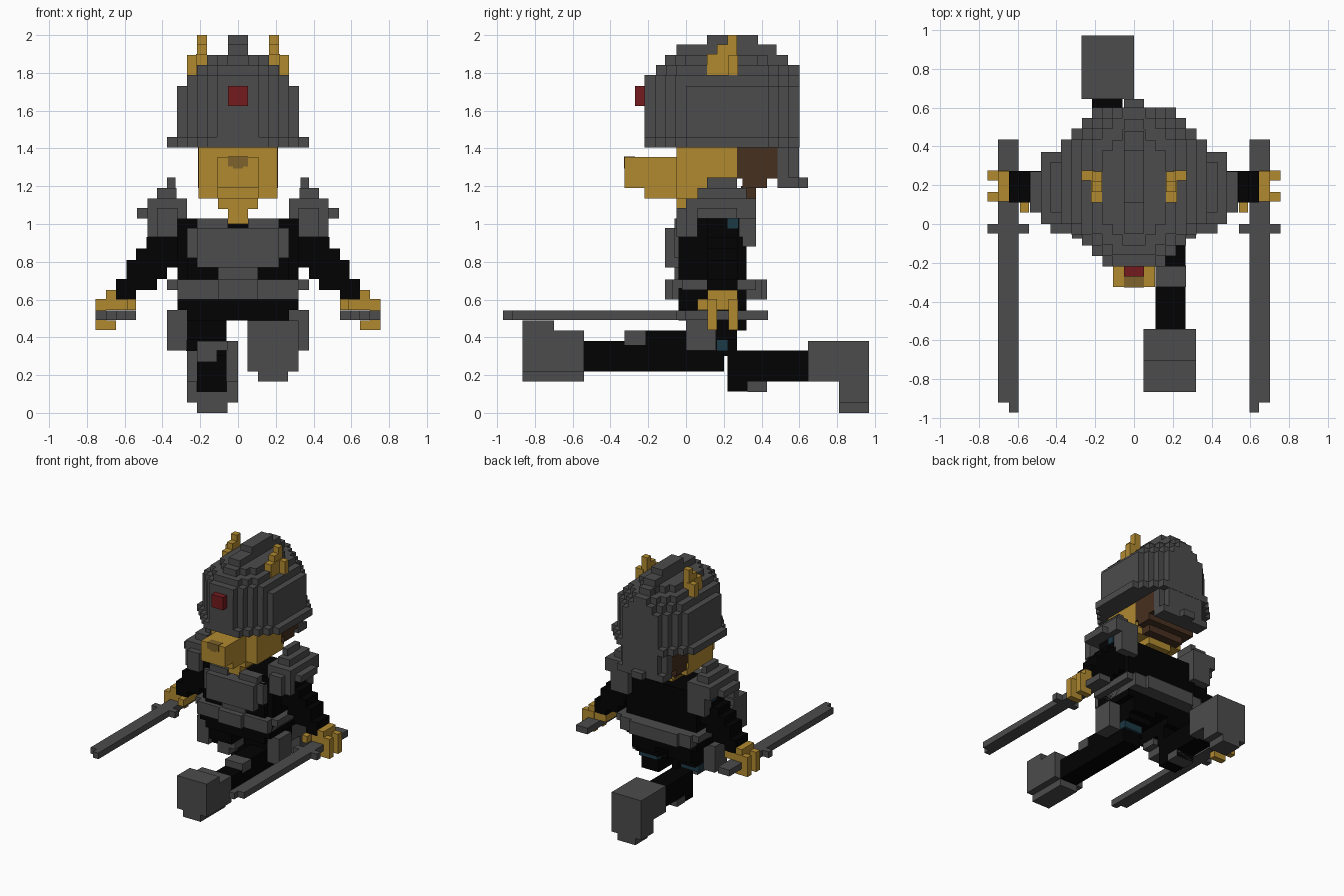
import bpy, bmesh

cube = bpy.data.objects.get("Cube")
if cube:
    bpy.data.objects.remove(cube, do_unlink=True)


def material(name, r, g, b):
    m = bpy.data.materials.new(name)
    m.use_nodes = True
    m.diffuse_color = (r, g, b, 1)
    bsdf = next(n for n in m.node_tree.nodes if n.type == 'BSDF_PRINCIPLED')
    bsdf.inputs["Base Color"].default_value = (r, g, b, 1)
    bsdf.inputs["Roughness"].default_value = 0.8
    return m


GREY = material("armour grey", .072, .072, .072)
BLACK = material("cloth black", .0006, .0006, .0006)
GOLD = material("fur gold", .44, .255, .03)
BROWN = material("hair brown", .062, .029, .014)
RED = material("gem red", .175, .011, .013)
TEAL = material("lining teal", .012, .041, .060)
NOSE = material("nose tan", .205, .122, .025)

U = .053  # block size


def blocks(name, mat, boxes):
    """Union of boxes (x0, x1, y0, y1, z0, z1) as one clean shell."""
    boxes = [[round(v, 3) for v in b] for b in boxes]
    ax = [sorted({v for b in boxes for v in b[2 * i:2 * i + 2]}) for i in range(3)]
    filled = set()
    for b in boxes:
        r = [range(ax[i].index(b[2 * i]), ax[i].index(b[2 * i + 1])) for i in range(3)]
        filled |= {(i, j, k) for i in r[0] for j in r[1] for k in r[2]}
    bm, verts = bmesh.new(), {}

    def vert(key):
        if key not in verts:
            verts[key] = bm.verts.new([ax[a][key[a]] for a in range(3)])
        return verts[key]

    for c in filled:
        for a in range(3):
            for s in (0, 1):
                n = list(c)
                n[a] += 2 * s - 1
                if tuple(n) in filled:
                    continue
                loop = []
                for p, q in ((0, 0), (1, 0), (1, 1), (0, 1)):
                    k = list(c)
                    k[a] += s
                    k[(a + 1) % 3] += p
                    k[(a + 2) % 3] += q
                    loop.append(vert(tuple(k)))
                bm.faces.new(loop if s else loop[::-1])
    bmesh.ops.dissolve_limit(bm, angle_limit=.01, verts=bm.verts, edges=bm.edges)
    me = bpy.data.meshes.new(name)
    bm.to_mesh(me)
    bm.free()
    me.materials.append(mat)
    ob = bpy.data.objects.new(name, me)
    bpy.context.collection.objects.link(ob)
    return ob


def flip(boxes):
    return [(-b[1], -b[0], *b[2:]) for b in boxes]


def pair(name, mat, boxes):
    blocks("left_" + name, mat, boxes)
    blocks("right_" + name, mat, flip(boxes))


# Helmet: brim and stacked layers, each with stepped round ends
helmet = []
for z0, z1, w, y0, y1, front in (
        (1.405, 1.46, .375, -.22, .6, 4), (1.46, 1.73, .322, -.22, .6, 4),
        (1.73, 1.79, .27, -.22, .6, 3), (1.79, 1.842, .217, -.16, .6, 2),
        (1.842, 1.895, .165, -.11, .54, 2), (1.895, 1.95, .052, -.05, .48, 0),
        (1.95, 2.0, .052, .11, .38, 0)):
    n = round((y1 - y0) / U)
    d = (y1 - y0) / n
    for i in range(n):
        h = max(.052, w - U * max(0, front - i, 3 - (n - 1 - i)))
        helmet.append((-h, h, y0 + i * d, y0 + (i + 1) * d, z0, z1))
blocks("helmet", GREY, helmet)
blocks("neck_guard", GREY, [
    (-.21, .21, .485, .545, 1.24, 1.41), (-.16, .16, .485, .598, 1.24, 1.41),
    (-.21, .21, .485, .598, 1.19, 1.245), (-.052, .052, .485, .645, 1.19, 1.245)])
blocks("helmet_gem", RED, [(-.052, .052, -.27, -.21, 1.625, 1.73)])
pair("horn", GOLD, [
    (.165, .222, .11, .27, 1.79, 1.9), (.165, .217, .165, .27, 1.9, 1.95),
    (.165, .217, .22, .27, 1.95, 2.0), (.2, .27, .225, .275, 1.79, 1.895)])

# Head
blocks("head", GOLD, [
    (-.21, .21, -.05, .27, 1.19, 1.42), (-.21, .21, -.05, .29, 1.135, 1.19),
    (-.105, .105, -.05, .3, 1.08, 1.14), (-.052, .052, -.05, .25, 1.0, 1.09)])
blocks("muzzle", GOLD, [
    (-.108, .108, -.325, .0, 1.19, 1.355), (-.108, .108, -.22, .0, 1.135, 1.19)])
blocks("nose", NOSE, [
    (-.052, .052, -.328, -.27, 1.305, 1.358), (-.027, .027, -.328, -.27, 1.295, 1.31)])
blocks("hair", BROWN, [
    (-.213, .213, .27, .485, 1.24, 1.41), (-.213, .213, .3, .43, 1.19, 1.25),
    (-.16, .16, .29, .37, 1.135, 1.2)])

# Torso and belt
blocks("torso", BLACK, [
    (-.32, .32, .0, .32, .705, 1.03), (-.27, .27, -.04, .32, .55, .98),
    (-.32, .32, -.04, .32, .545, .66), (-.27, .27, -.04, .32, .49, .56)])
blocks("chest_plate", GREY, [
    (-.27, .27, -.06, .02, .82, .98), (-.217, .217, -.11, .0, .77, .98),
    (-.217, -.052, -.06, .02, .98, 1.03), (.052, .217, -.06, .02, .98, 1.03),
    (-.105, .105, -.06, .0, .705, .77)])
blocks("belt", GREY, [
    (-.375, .375, -.02, .37, .65, .705), (-.32, .32, -.075, .4, .6, .705),
    (-.217, .217, -.075, .43, .6, .705), (-.105, .105, -.11, .0, .6, .705)])
pair("armpit_lining", TEAL, [(.3, .437, .22, .277, .975, 1.028)])
pair("hip_plate", GREY, [(.27, .375, .0, .16, .33, .545)])

# Shoulder guards, open at the outer side
pair("shoulder_guard", GREY, [
    (.33, .375, .11, .27, 1.19, 1.245), (.325, .43, .06, .32, 1.135, 1.19),
    (.27, .48, .0, .37, 1.085, 1.135), (.27, .48, .0, .37, 1.03, 1.085),
    (.27, .535, .06, .27, 1.03, 1.085), (.32, .43, -.05, .05, .93, 1.085),
    (.32, .48, .0, .06, .93, 1.03), (.27, .43, .28, .37, .93, 1.03),
    (.27, .43, .3, .37, .88, .93)])

# Arms: a staircase of blocks from shoulder to wrist
steps = [(.27, .32, .77, 1.03), (.32, .375, .77, 1.03), (.375, .43, .71, 1.03),
         (.43, .485, .65, .93), (.485, .54, .65, .87), (.54, .59, .6, .81), (.59, .645, .6, .71)]
pair("arm", BLACK, [(a, b, .112, .272, c, d) for a, b, c, d in steps])
pair("hand", GOLD, [
    (.54, .7, .115, .272, .545, .602), (.645, .7, .115, .272, .545, .65),
    (.54, .588, .06, .13, .545, .602), (.645, .755, .115, .165, .545, .602),
    (.645, .755, .225, .275, .545, .602), (.7, .755, .115, .165, .44, .602),
    (.7, .755, .225, .275, .44, .602), (.645, .755, .115, .165, .44, .49),
    (.645, .755, .225, .275, .44, .49)])

# Swords with cross guards
pair("sword", GREY, [
    (.595, .7, -.92, .435, .492, .543), (.595, .645, -.97, -.92, .492, .543),
    (.54, .755, -.05, .0, .492, .543)])

# Left leg, kicked forward with the sole facing ahead
blocks("left_leg", BLACK, [
    (.11, .265, -.56, .165, .22, .38), (.11, .265, -.22, .2, .22, .33),
    (.11, .265, -.22, .2, .38, .435), (.06, .27, .0, .165, .33, .5),
    (.06, .27, .0, .27, .385, .5), (.06, .27, .2, .32, .435, .5)])
blocks("left_knee_pad", GREY, [(.11, .268, -.325, -.215, .36, .435)])
blocks("left_boot", GREY, [
    (.05, .32, -.865, -.54, .22, .435), (.05, .32, -.865, -.7, .22, .49),
    (.105, .265, -.865, -.54, .165, .22)])

# Right leg, stretched backward with the toe pointing down
blocks("right_leg", BLACK, [
    (-.27, -.06, .0, .27, .385, .5), (-.27, -.06, .2, .32, .435, .5),
    (-.27, -.11, .05, .165, .33, .4), (-.217, -.06, .22, .66, .165, .33),
    (-.217, -.06, .22, .43, .112, .2), (-.11, -.06, .2, .27, .3, .4)])
blocks("right_thigh_plate", GREY, [
    (-.217, -.055, .04, .16, .33, .38), (-.217, -.11, .04, .16, .27, .33)])
blocks("right_knee_pad", GREY, [(-.22, -.057, .325, .43, .11, .165)])
blocks("right_boot", GREY, [
    (-.27, .0, .645, .97, .165, .38), (-.27, .0, .81, .97, .055, .38),
    (-.217, -.055, .81, .97, .0, .06)])

# Cloth lining behind both thighs
pair("thigh_lining", TEAL, [(.11, .275, .163, .222, .328, .386)])
